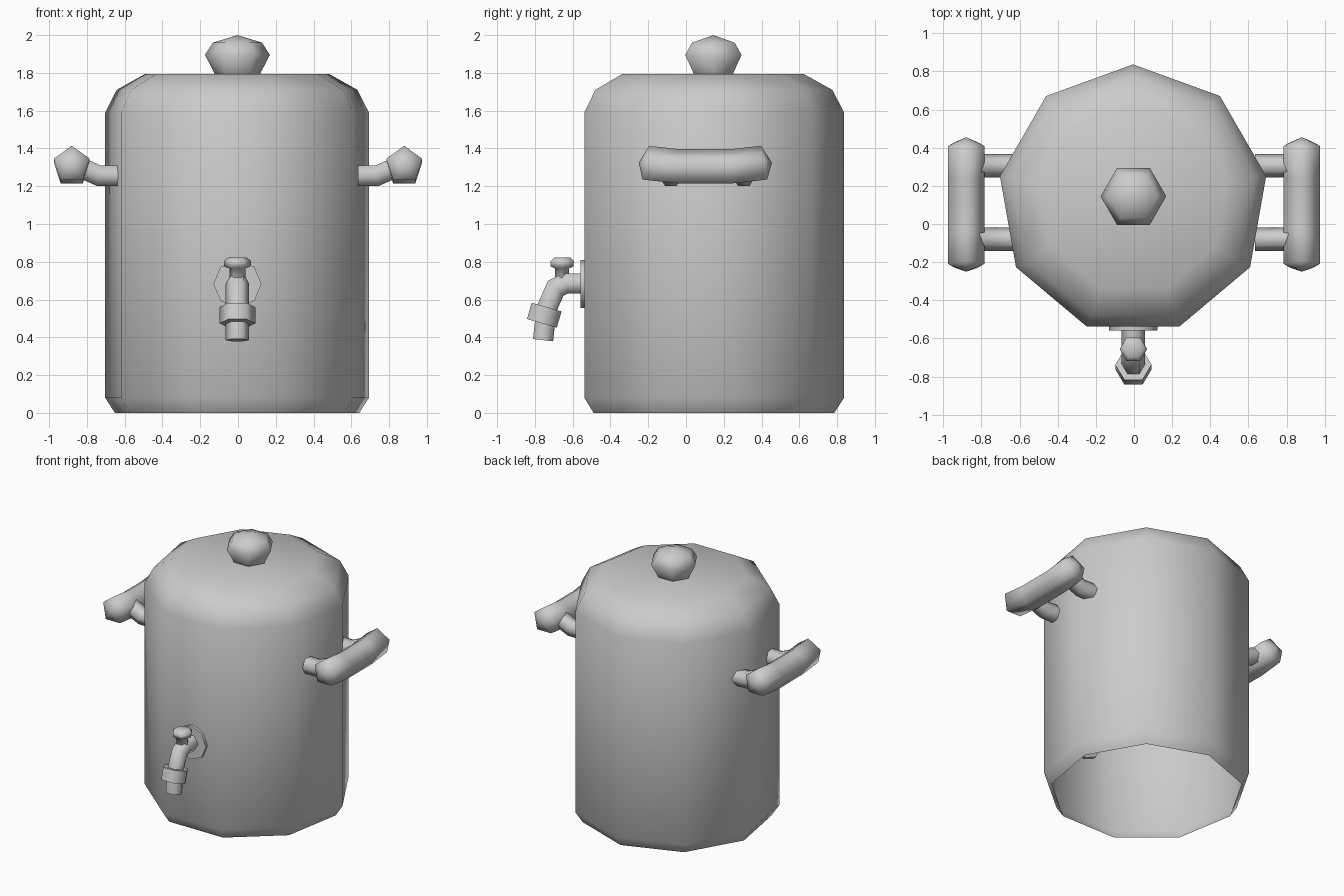
import bpy, bmesh
from math import cos, sin, radians
from mathutils import Vector

if "Cube" in bpy.data.objects:
    bpy.data.objects.remove(bpy.data.objects["Cube"])


def tube(name, pts, radii, sides, phase=0, side=(1, 0, 0), caps=(True, True), mirror=False):
    """Sweep a polygon along a planar path; 'side' is the normal of the path's plane."""
    pts, s = [Vector(p) for p in pts], Vector(side)
    bm, rings = bmesh.new(), []
    for i, (p, r) in enumerate(zip(pts, radii)):
        a = (p - pts[i - 1]).normalized() if i else (pts[1] - p).normalized()
        b = (pts[i + 1] - p).normalized() if i < len(pts) - 1 else a
        t = (a + b).normalized()
        u = s.cross(t) / t.dot(a)
        if r == 0:
            rings.append([bm.verts.new(p)])
            continue
        angles = [radians(phase + 360 * k / sides) for k in range(sides)]
        rings.append([bm.verts.new(p + r * (cos(x) * s + sin(x) * u)) for x in angles])
    for A, B in zip(rings, rings[1:]):
        for k in range(sides):
            j = (k + 1) % sides
            if len(A) == 1:
                bm.faces.new((A[0], B[j], B[k]))
            elif len(B) == 1:
                bm.faces.new((A[k], A[j], B[0]))
            else:
                bm.faces.new((A[k], A[j], B[j], B[k]))
    for ring, cap in ((rings[0], caps[0]), (rings[-1], caps[1])):
        if cap and len(ring) > 1:
            bm.faces.new(ring)
    bmesh.ops.recalc_face_normals(bm, faces=bm.faces)
    me = bpy.data.meshes.new(name)
    bm.to_mesh(me)
    bm.free()
    ob = bpy.data.objects.new(name, me)
    bpy.context.collection.objects.link(ob)
    if mirror:
        ob.modifiers.new("mirror", 'MIRROR')
    bpy.ops.object.select_all(action='DESELECT')
    ob.select_set(True)
    bpy.context.view_layer.objects.active = ob
    bpy.ops.object.shade_smooth_by_angle(angle=radians(78))
    return ob


def lathe(name, x, y, profile, sides, phase=0, caps=(True, True)):
    """Vertical turned part from (radius, z) pairs."""
    return tube(name, [(x, y, z) for r, z in profile], [r for r, z in profile],
                sides, phase, caps=caps)


# Nine-sided urn body, open underneath
lathe("urn_body", -0.005, 0.128,
      [(0.657, 0), (0.709, 0.08), (0.709, 1.59), (0.647, 1.71), (0.497, 1.793)],
      9, -90, caps=(False, True))

# Lid knob
lathe("lid_knob", -0.003, 0.145,
      [(0.115, 1.78), (0.125, 1.805), (0.172, 1.895), (0.13, 1.96), (0, 2.0)], 6)

# Five-sided handle bars, bowed slightly, with pointed ends
bar = [(-0.25, 1.325), (-0.215, 1.315), (-0.04, 1.296), (0.24, 1.296), (0.415, 1.315), (0.455, 1.325)]
tube("handle_bars", [(0.88, y, z) for y, z in bar], [0, 0.1, 0.1, 0.1, 0.1, 0], 5, 90, mirror=True)

# Handle brackets
for label, y in (("front", -0.08), ("back", 0.306)):
    tube("handle_brackets_" + label, [(0.635, y, 1.255), (0.735, y, 1.255), (0.87, y, 1.315)],
         [0.062] * 3, 6, side=(0, 1, 0), mirror=True)

# Tap: wall flange, bent spout, collar and turning cap
X = -0.003
tube("tap_flange", [(X, -0.515, 0.683), (X, -0.558, 0.683)], [0.127] * 2, 8)
tube("tap_spout", [(X, -0.52, 0.685), (X, -0.638, 0.685), (X, -0.69, 0.66),
                   (X, -0.738, 0.55), (X, -0.757, 0.385)], [0.062] * 5, 6)
tube("tap_collar", [(X, -0.738, 0.56), (X, -0.763, 0.474)], [0.095] * 2, 6)
lathe("tap_cap", X, -0.656,
      [(0.043, 0.68), (0.043, 0.765), (0.07, 0.775), (0.072, 0.803), (0.05, 0.822)], 6)
